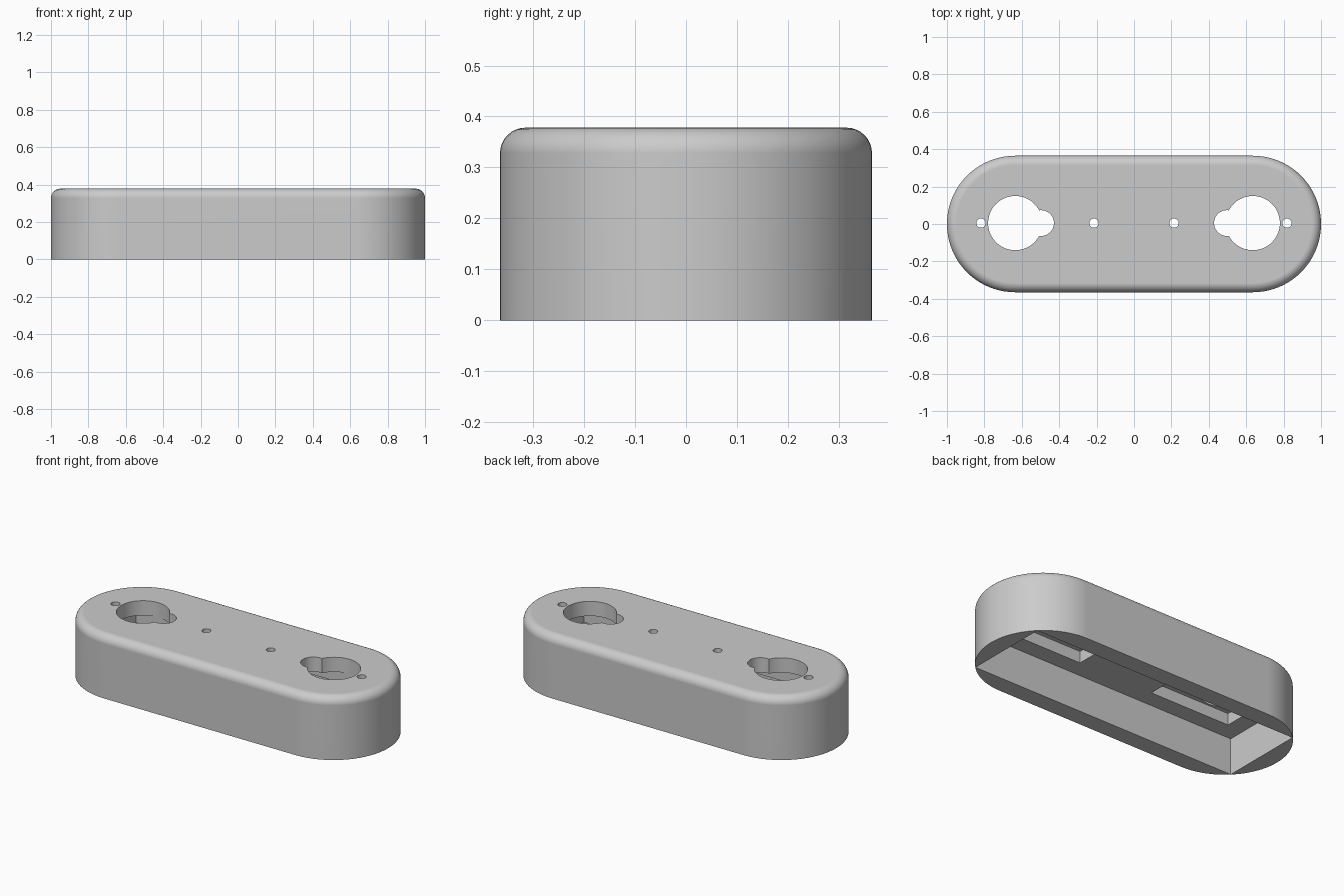
import bpy, bmesh
from math import pi, cos, sin, radians

cube = bpy.data.objects.get("Cube")
if cube:
    bpy.data.objects.remove(cube)

HEIGHT, RADIUS, HALF_STRAIGHT, FILLET = 0.378, 0.365, 0.635, 0.05
CAVITY_TOP, RECESS_TOP = 0.22, 0.29
HOLE_Y = 0.005

grey = bpy.data.materials.new("light_grey")
grey.use_nodes = True
color = (0.6, 0.6, 0.6, 1)
grey.diffuse_color = color
grey.node_tree.nodes["Principled BSDF"].inputs["Base Color"].default_value = color


def stadium(radius, steps=40):
    """Rounded-end outline, counter-clockwise."""
    points = []
    for side in (1, -1):
        for i in range(steps + 1):
            a = -pi / 2 + pi * i / steps
            points.append((side * (HALF_STRAIGHT + radius * cos(a)), side * radius * sin(a)))
    return points


def loft(name, rings):
    """Solid through stacked outlines given as (points, z)."""
    bm = bmesh.new()
    loops = [[bm.verts.new((x, y, z)) for x, y in pts] for pts, z in rings]
    n = len(loops[0])
    for low, high in zip(loops, loops[1:]):
        for i in range(n):
            j = (i + 1) % n
            bm.faces.new((low[i], low[j], high[j], high[i]))
    bm.faces.new(loops[0][::-1])
    bm.faces.new(loops[-1])
    mesh = bpy.data.meshes.new(name)
    bm.to_mesh(mesh)
    bm.free()
    obj = bpy.data.objects.new(name, mesh)
    bpy.context.collection.objects.link(obj)
    return obj


def cut(body, outline, bottom, top):
    """Remove a prism from the body."""
    cutter = loft("cutter", [(outline, bottom), (outline, top)])
    mod = body.modifiers.new("cut", "BOOLEAN")
    mod.operation, mod.solver, mod.object = "DIFFERENCE", "EXACT", cutter
    bpy.context.view_layer.objects.active = body
    bpy.ops.object.modifier_apply(modifier=mod.name)
    bpy.data.objects.remove(cutter)


def box(x0, x1, half_y):
    return [(x0, -half_y), (x1, -half_y), (x1, half_y), (x0, half_y)]


def circle(x, radius, steps):
    return [(x + radius * cos(2 * pi * i / steps), HOLE_Y + radius * sin(2 * pi * i / steps))
            for i in range(steps)]


# Housing with a rounded top rim
rings = [(stadium(RADIUS), 0)]
for i in range(9):
    a = pi / 2 * i / 8
    rings.append((stadium(RADIUS - FILLET * (1 - cos(a))), HEIGHT - FILLET * (1 - sin(a))))
housing = loft("housing", rings)
housing.data.materials.append(grey)

# Open underside, its corners just reaching the outer wall
cut(housing, box(-0.892, 0.892, 0.257), -0.1, CAVITY_TOP)

for side in (-1, 1):
    # Recess in the ceiling
    cut(housing, box(*sorted((side * 0.25, side * 0.785)), 0.152), 0.1, RECESS_TOP)
    # Keyhole opening
    cut(housing, circle(side * 0.635, 0.145, 64), 0.25, 0.5)
    cut(housing, circle(side * 0.497, 0.069, 40), 0.25, 0.5)
    # Screw holes
    for x in (0.214, 0.818):
        cut(housing, circle(side * x, 0.025, 24), 0.1, 0.5)

# Smooth curves, crisp edges
bpy.ops.object.select_all(action="DESELECT")
housing.select_set(True)
bpy.context.view_layer.objects.active = housing
bpy.ops.object.shade_smooth_by_angle(angle=radians(30))
weighted = housing.modifiers.new("even_shading", "WEIGHTED_NORMAL")
weighted.keep_sharp = True
